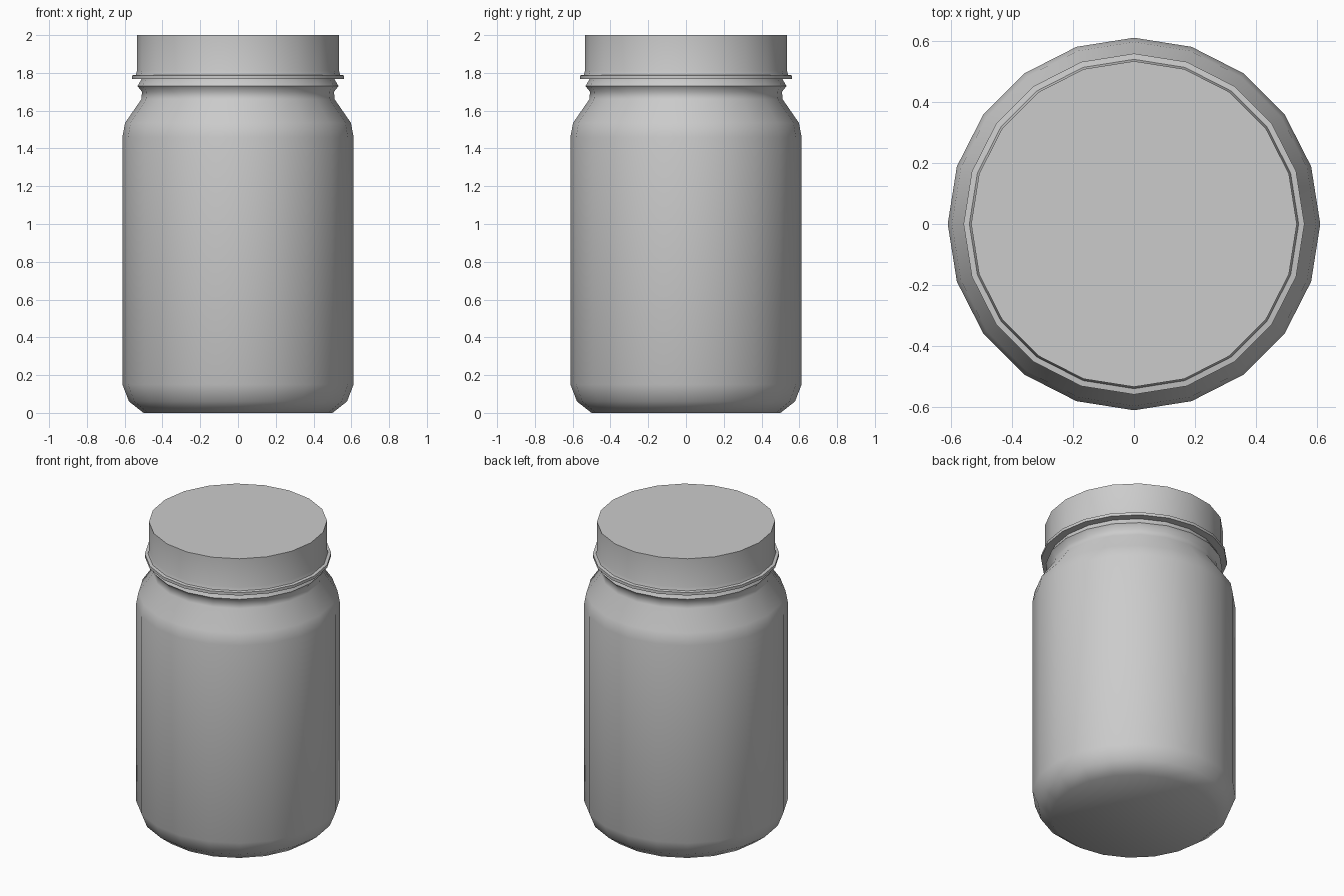
import bpy, bmesh, math

cube = bpy.data.objects.get("Cube")
if cube:
    bpy.data.objects.remove(cube, do_unlink=True)

SIDES = 20


def make_material(name, colour):
    mat = bpy.data.materials.new(name)
    mat.use_nodes = True
    mat.diffuse_color = colour
    mat.node_tree.nodes["Principled BSDF"].inputs["Base Color"].default_value = colour
    return mat


def lathe(name, profile, mat, sharp_angle):
    """Revolve (radius, height) points around z and cap both ends."""
    bm = bmesh.new()
    rings = []
    for r, z in profile:
        angles = [2 * math.pi * i / SIDES for i in range(SIDES)]
        rings.append([bm.verts.new((r * math.cos(a), r * math.sin(a), z)) for a in angles])
    for low, high in zip(rings, rings[1:]):
        for i in range(SIDES):
            j = (i + 1) % SIDES
            bm.faces.new((low[i], low[j], high[j], high[i]))
    bm.faces.new(rings[0][::-1])
    bm.faces.new(rings[-1])
    mesh = bpy.data.meshes.new(name)
    bm.to_mesh(mesh)
    bm.free()
    mesh.materials.append(mat)
    obj = bpy.data.objects.new(name, mesh)
    bpy.context.collection.objects.link(obj)
    bpy.ops.object.select_all(action="DESELECT")
    obj.select_set(True)
    bpy.context.view_layer.objects.active = obj
    bpy.ops.object.shade_smooth_by_angle(angle=math.radians(sharp_angle))
    return obj


grey = make_material("plain grey", (0.6, 0.6, 0.6, 1))

# Jar: rounded base, straight wall, sloped shoulder and threaded neck
lathe("jar_body", [
    (0.50, 0), (0.577, 0.06), (0.612, 0.15), (0.612, 1.46),
    (0.598, 1.535), (0.512, 1.66), (0.508, 1.70), (0.532, 1.73), (0.512, 1.765), (0.512, 1.78),
], grey, 50)

# Lid: flat top, straight skirt and a thin flared rim
lathe("lid", [
    (0.512, 1.768), (0.56, 1.768), (0.56, 1.787), (0.541, 1.79), (0.535, 1.81), (0.535, 2.0),
], grey, 40)
